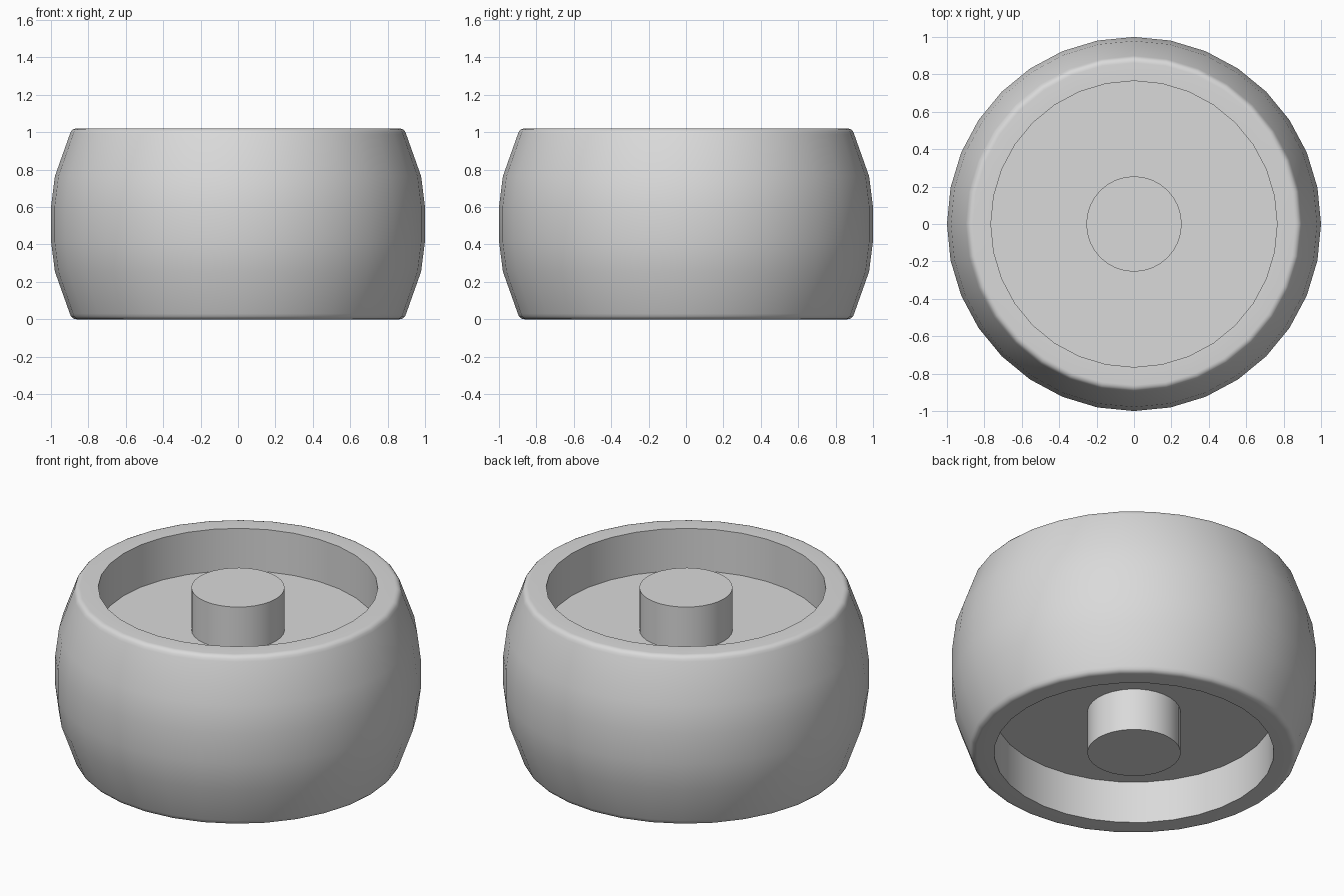
import bpy, bmesh, math

if "Cube" in bpy.data.objects:
    bpy.data.objects.remove(bpy.data.objects["Cube"])

H = 1.02        # total height
SEGMENTS = 32

grey = bpy.data.materials.new("light_grey")
grey.diffuse_color = (0.7, 0.7, 0.7, 1)
grey.use_nodes = True
grey.node_tree.nodes["Principled BSDF"].inputs["Base Color"].default_value = grey.diffuse_color


def finish(name, bm):
    bmesh.ops.recalc_face_normals(bm, faces=bm.faces)
    mesh = bpy.data.meshes.new(name)
    bm.to_mesh(mesh)
    bm.free()
    mesh.materials.append(grey)
    obj = bpy.data.objects.new(name, mesh)
    bpy.context.collection.objects.link(obj)
    bpy.ops.object.select_all(action='DESELECT')
    obj.select_set(True)
    bpy.context.view_layer.objects.active = obj
    bpy.ops.object.shade_smooth_by_angle(angle=math.radians(35))
    return obj


def lathe_ring(name, profile):
    """Revolve a closed (radius, z) profile around the z axis."""
    bm = bmesh.new()
    rings = []
    for i in range(SEGMENTS):
        a = 2 * math.pi * i / SEGMENTS
        rings.append([bm.verts.new((r * math.cos(a), r * math.sin(a), z))
                      for r, z in profile])
    n = len(profile)
    for i in range(SEGMENTS):
        a, b = rings[i], rings[(i + 1) % SEGMENTS]
        for j in range(n):
            k = (j + 1) % n
            bm.faces.new((a[j], b[j], b[k], a[k]))
    return finish(name, bm)


def cylinder(name, radius, z0, z1):
    bm = bmesh.new()
    rings = [[bm.verts.new((radius * math.cos(2 * math.pi * i / SEGMENTS),
                            radius * math.sin(2 * math.pi * i / SEGMENTS), z))
              for i in range(SEGMENTS)] for z in (z0, z1)]
    for ring in rings:
        bm.faces.new(ring)
    for i in range(SEGMENTS):
        k = (i + 1) % SEGMENTS
        bm.faces.new((rings[0][i], rings[0][k], rings[1][k], rings[1][i]))
    return finish(name, bm)


# barrel-shaped tyre: lower half of the profile, mirrored to the upper half
lower = [(0.765, 0), (0.862, 0), (0.872, 0.001), (0.884, 0.006),
         (0.893, 0.016), (0.899, 0.03), (0.979, 0.255), (1.0, 0.42)]
upper = [(r, H - z) for r, z in reversed(lower)]
lathe_ring("tyre", lower + upper)

# solid web between tyre and hub, recessed on both sides
cylinder("web", 0.767, 0.255, H - 0.255)

# central hub, flush with both rims
cylinder("hub", 0.255, 0, H)
